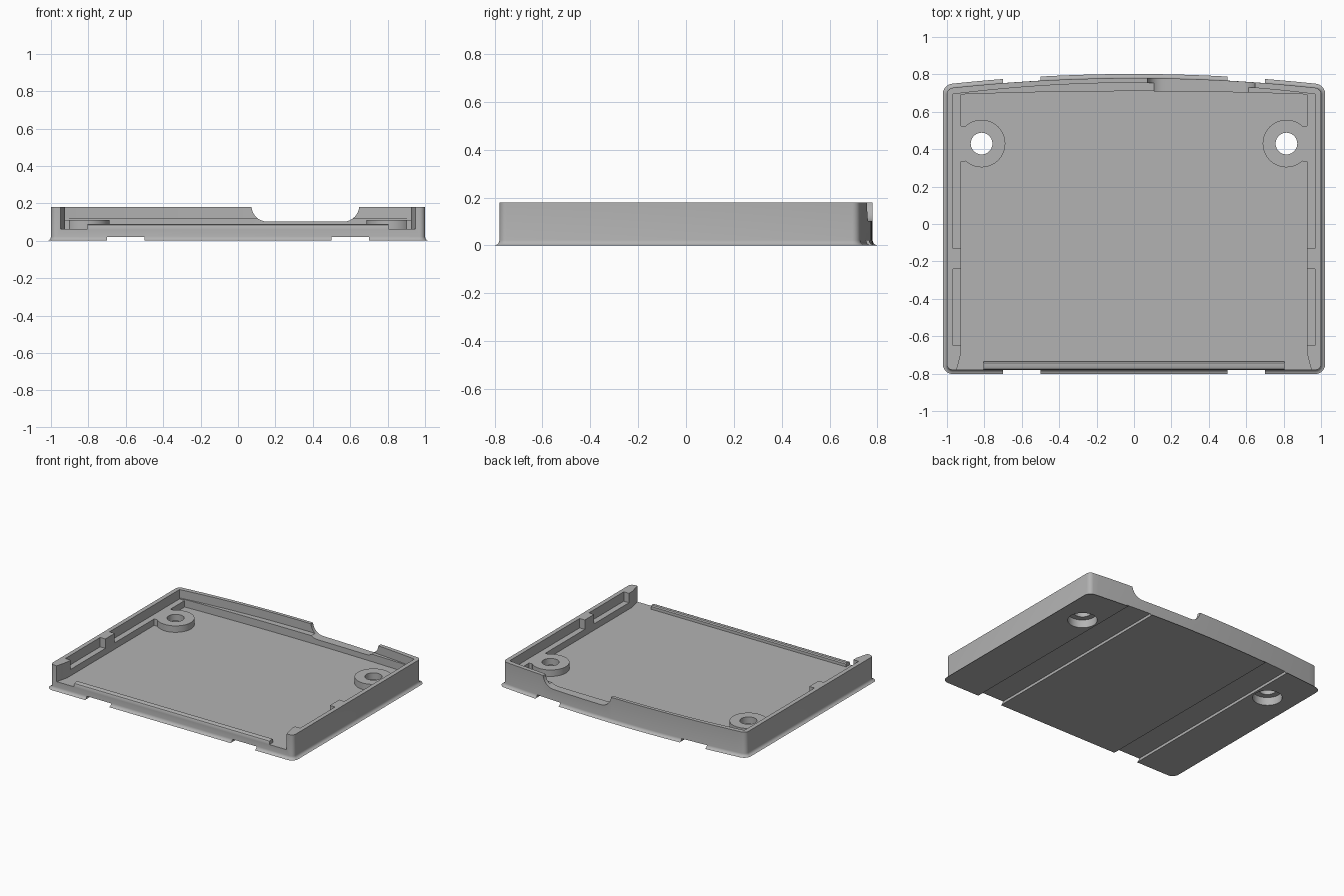
import bpy, bmesh, math

if "Cube" in bpy.data.objects:
    bpy.data.objects.remove(bpy.data.objects["Cube"], do_unlink=True)

grey = bpy.data.materials.new("plain grey")
grey.use_nodes = True
GREY = (0.45, 0.45, 0.45, 1)
grey.diffuse_color = GREY
grey.node_tree.nodes["Principled BSDF"].inputs["Base Color"].default_value = GREY


def finish(name, bm):
    bmesh.ops.recalc_face_normals(bm, faces=bm.faces)
    mesh = bpy.data.meshes.new(name)
    bm.to_mesh(mesh)
    bm.free()
    mesh.materials.append(grey)
    ob = bpy.data.objects.new(name, mesh)
    bpy.context.collection.objects.link(ob)
    return ob


def prism(name, points, low, high, axis="z", edit=None):
    """Extrude a closed profile along z, y or x."""
    place = {"z": lambda a, b, h: (a, b, h),
             "y": lambda a, b, h: (a, h, b),
             "x": lambda a, b, h: (h, a, b)}[axis]
    bm = bmesh.new()
    rings = [[bm.verts.new(place(a, b, h)) for a, b in points] for h in (low, high)]
    bm.faces.new(rings[0])
    bm.faces.new(rings[1])
    n = len(points)
    for i in range(n):
        j = (i + 1) % n
        bm.faces.new((rings[0][i], rings[0][j], rings[1][j], rings[1][i]))
    if edit:
        edit(bm)
    return finish(name, bm)


def box(name, x, y, z):
    return prism(name, [(x[0], y[0]), (x[1], y[0]), (x[1], y[1]), (x[0], y[1])], *z)


def disc(name, cx, cy, r, low, high, n=48):
    ring = [(cx + r * math.cos(math.tau * i / n), cy + r * math.sin(math.tau * i / n))
            for i in range(n)]
    return prism(name, ring, low, high)


def bowed(half_width, end, middle, n=28):
    """Shallow arc across the back, from right to left."""
    return [(x, middle - (middle - end) * (x / half_width) ** 2)
            for x in (half_width * (1 - 2 * i / n) for i in range(n + 1))]


def mirrored(side, back):
    """Closed outline from the +x side, listed front to back, and a back arc."""
    return side + back + [(-x, y) for x, y in reversed(side)]


def combine(body, other, operation):
    mod = body.modifiers.new("combine", "BOOLEAN")
    mod.operation, mod.object, mod.solver = operation, other, "EXACT"
    bpy.context.view_layer.objects.active = body
    bpy.ops.object.modifier_apply(modifier=mod.name)
    bpy.data.objects.remove(other, do_unlink=True)


def round_tray(bm):
    """Round the upright corners, then the bottom edge."""
    upright = [e for e in bm.edges if abs(e.verts[0].co.z - e.verts[1].co.z) > 0.1
               and abs(e.verts[0].co.x) > 0.99]
    bmesh.ops.bevel(bm, geom=upright, offset=0.03, segments=5, profile=0.5, affect="EDGES")
    bottom = [e for e in bm.edges if all(abs(v.co.z) < 1e-5 for v in e.verts)]
    bmesh.ops.bevel(bm, geom=bottom, offset=0.022, segments=4, profile=0.5, affect="EDGES")


# Tray block with a bowed back
tray = prism("tray", mirrored([(1, -0.78)], bowed(1, 0.725, 0.78)), 0, 0.18, edit=round_tray)

# Main cavity, open at the front between two tapered posts
side = [(0.955, -0.9), (0.948, -0.78), (0.925, -0.69)]
combine(tray, prism("cavity", mirrored(side, bowed(0.925, 0.693, 0.71)), 0.062, 0.4), "DIFFERENCE")

# Screw bosses, blended into the side walls
for s in (-1, 1):
    combine(tray, disc("boss", s * 0.815, 0.43, 0.127, 0.04, 0.11), "UNION")
    xs = sorted((s * 0.9, s * 0.95))
    combine(tray, box("boss_web", xs, (0.335, 0.525), (0.04, 0.11)), "UNION")

# Upper recess leaves a ledge, a tab on each side and the front posts
side = [(0.9, -0.65), (0.968, -0.65), (0.968, -0.24), (0.925, -0.24),
        (0.925, -0.13), (0.968, -0.13)]
combine(tray, prism("side_recess", mirrored(side, [(0.968, 0.693), (-0.968, 0.693)]),
                    0.11, 0.4), "DIFFERENCE")
combine(tray, prism("back_recess", mirrored([(0.968, 0.6)], bowed(0.968, 0.694, 0.755)),
                    0.118, 0.4), "DIFFERENCE")

# Notch with rounded lower corners in the back wall
left, right, floor, r = 0.072, 0.648, 0.102, 0.085
notch = [(left, 0.4)]
for cx, start in ((left + r, math.pi), (right - r, 1.5 * math.pi)):
    notch += [(cx + r * math.cos(start + math.pi * i / 16),
               floor + r + r * math.sin(start + math.pi * i / 16)) for i in range(9)]
notch.append((right, 0.4))
combine(tray, prism("notch", notch, 0.6, 0.9, axis="y"), "DIFFERENCE")

# Bottom grooves and counterbored screw holes
for s in (-1, 1):
    combine(tray, box("groove", sorted((s * 0.5, s * 0.7)), (-1, 1), (-0.1, 0.02)), "DIFFERENCE")
    combine(tray, disc("hole", s * 0.815, 0.43, 0.058, -0.1, 0.3), "DIFFERENCE")
    combine(tray, disc("counterbore", s * 0.815, 0.43, 0.1, -0.1, 0.06), "DIFFERENCE")

# Low lip along the front edge with eased top corners
lip = [(-0.78, 0.06), (-0.735, 0.06), (-0.735, 0.083), (-0.742, 0.09),
       (-0.762, 0.09), (-0.775, 0.085), (-0.78, 0.072)]
front_lip = prism("front_lip", lip, -0.805, 0.805, axis="x")

for ob in (tray, front_lip):
    bpy.ops.object.select_all(action="DESELECT")
    ob.select_set(True)
    bpy.context.view_layer.objects.active = ob
    bpy.ops.object.shade_smooth_by_angle(angle=math.radians(30))
